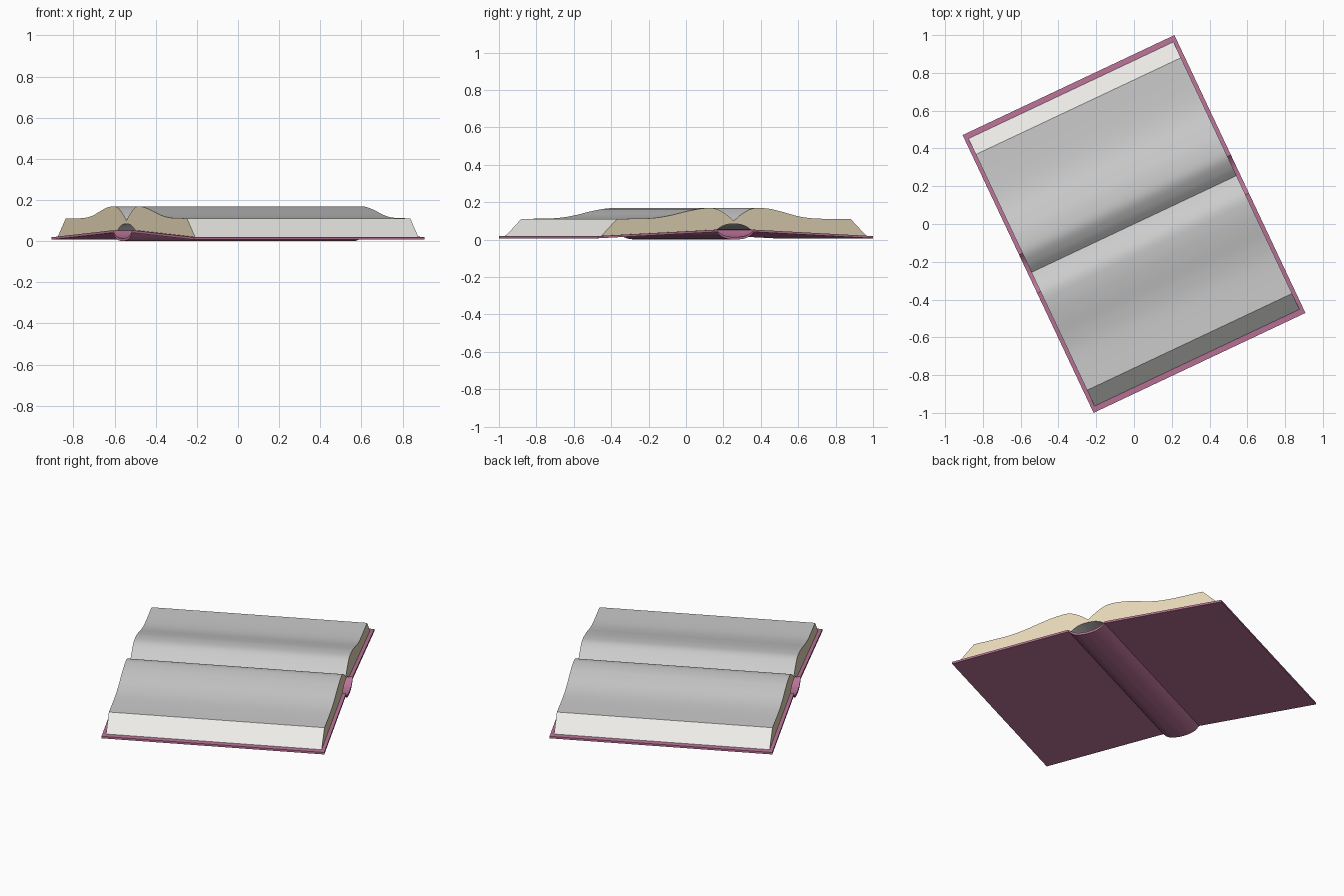
import bpy, bmesh, math
from mathutils import Matrix

if "Cube" in bpy.data.objects:
    bpy.data.objects.remove(bpy.data.objects["Cube"])

TURN = Matrix.Rotation(math.radians(25.25), 4, 'Z')


def material(name, rgb):
    m = bpy.data.materials.new(name)
    m.diffuse_color = (*rgb, 1)
    m.use_nodes = True
    m.node_tree.nodes["Principled BSDF"].inputs["Base Color"].default_value = m.diffuse_color
    return m


def smooth_path(pts, steps=6):
    """Catmull-Rom curve through the profile points."""
    p = [pts[0]] + pts + [pts[-1]]
    out = []
    for i in range(1, len(p) - 2):
        a, b, c, d = p[i - 1:i + 3]
        for s in range(steps):
            t = s / steps
            out.append(tuple(0.5 * (2 * b[k] + (c[k] - a[k]) * t
                                    + (2 * a[k] - 5 * b[k] + 4 * c[k] - d[k]) * t * t
                                    + (3 * b[k] - a[k] - 3 * c[k] + d[k]) * t ** 3)
                             for k in (0, 1)))
    return out + [pts[-1]]


def mirrored(half):
    """Extend a profile that ends on the centre line to the other side."""
    return half + [(-v, z) for v, z in half[-2::-1]]


def extrude(name, profile, half_len, mats, slots, cap_slot):
    """Sweep a closed (across, up) profile along the spine direction."""
    bm = bmesh.new()
    rings = [[bm.verts.new((u, v, z)) for v, z in profile] for u in (-half_len, half_len)]
    n = len(profile)
    for i in range(n):
        j = (i + 1) % n
        f = bm.faces.new((rings[0][i], rings[0][j], rings[1][j], rings[1][i]))
        f.material_index = slots[i]
    caps = [bm.faces.new(r) for r in rings]
    for f in caps:
        f.material_index = cap_slot
    bmesh.ops.recalc_face_normals(bm, faces=bm.faces)
    bmesh.ops.triangulate(bm, faces=caps)
    bm.transform(TURN)
    me = bpy.data.meshes.new(name)
    bm.to_mesh(me)
    bm.free()
    for m in mats:
        me.materials.append(m)
    ob = bpy.data.objects.new(name, me)
    bpy.context.collection.objects.link(ob)
    bpy.ops.object.select_all(action='DESELECT')
    ob.select_set(True)
    bpy.context.view_layer.objects.active = ob
    bpy.ops.object.shade_smooth_by_angle(angle=math.radians(30))
    return ob


cloth = material("cover_cloth", (0.49, 0.17, 0.31))
sheet = material("page_grey", (0.52, 0.52, 0.52))
beige = material("page_ends", (0.80, 0.69, 0.48))
white = material("page_fore_edge", (0.85, 0.84, 0.81))

# Cover: two sloping boards joined by a rounded spine
outer = mirrored([(0.813, 0.007)] + smooth_path(
    [(0.108, 0.041), (0.085, 0.019), (0.05, 0.005), (0, 0)], 4))
inner = mirrored([(0.813, 0.019)] + smooth_path(
    [(0.112, 0.053), (0.085, 0.032), (0.05, 0.018), (0, 0.013)], 4))
cover = outer + inner[::-1]
extrude("cover", cover, 0.62, [cloth], [0] * len(cover), 0)

# Pages: wavy tops meeting in a gutter, slanted fore edges, hollow arch at the spine
far = smooth_path([(0.69, 0.111), (0.50, 0.112), (0.39, 0.123), (0.28, 0.15),
                   (0.20, 0.166), (0.115, 0.167), (0.05, 0.138), (0, 0.10)])
near = smooth_path([(0, 0.10), (-0.05, 0.138), (-0.115, 0.167), (-0.19, 0.166),
                    (-0.28, 0.151), (-0.39, 0.127), (-0.50, 0.114), (-0.69, 0.111)])
top = far + near[1:]
arch = mirrored(smooth_path([(-0.10, 0.053), (-0.075, 0.069), (-0.04, 0.081), (0, 0.084)], 4))
bottom = [(-0.783, 0.02)] + arch + [(0.783, 0.02)]
slots = [0] * (len(top) - 1) + [2] + [0] * (len(bottom) - 1) + [2]
extrude("pages", top + bottom, 0.60, [sheet, beige, white], slots, 1)
